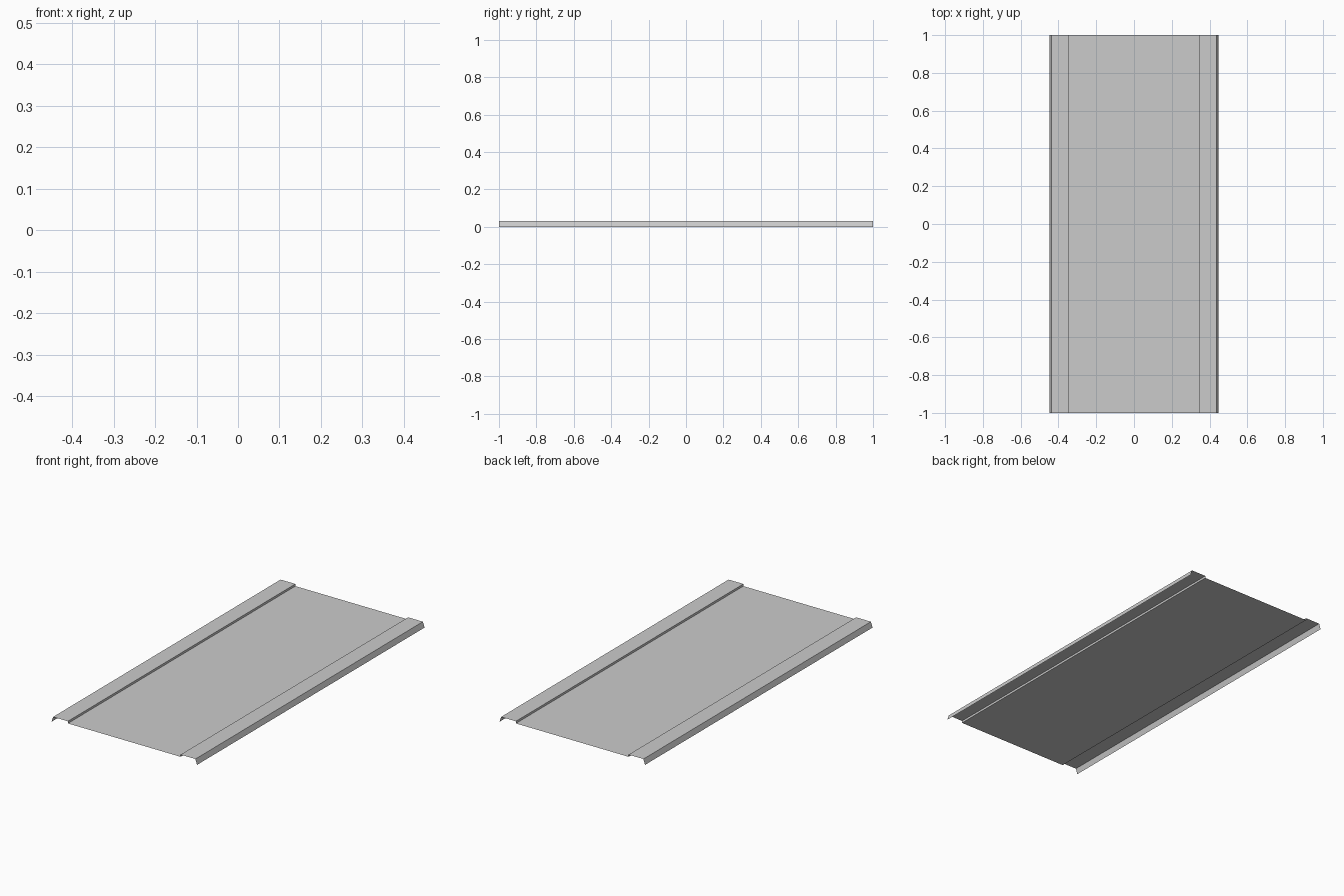
import bpy, bmesh

if "Cube" in bpy.data.objects:
    bpy.data.objects.remove(bpy.data.objects["Cube"])

# Half cross-section (x, z) of the thin folded sheet, centre to outer edge:
# sunken panel, vertical step, raised rib, splayed drip flange
HALF = [(0.347, 0.018), (0.347, 0.03), (0.438, 0.03), (0.448, 0.0)]
LENGTH = 2.0

# Mirror the half profile to get the full section
profile = [(-x, z) for x, z in reversed(HALF)] + HALF

# Sweep the section along y as a single-thickness sheet
bm = bmesh.new()
front = [bm.verts.new((x, -LENGTH / 2, z)) for x, z in profile]
edges = [bm.edges.new(pair) for pair in zip(front, front[1:])]
swept = bmesh.ops.extrude_edge_only(bm, edges=edges)["geom"]
back = [v for v in swept if isinstance(v, bmesh.types.BMVert)]
bmesh.ops.translate(bm, verts=back, vec=(0, LENGTH, 0))

# Make the outer side face upwards
bm.normal_update()
if sum(f.normal.z * f.calc_area() for f in bm.faces) < 0:
    bmesh.ops.reverse_faces(bm, faces=bm.faces[:])

mesh = bpy.data.meshes.new("folded_sheet_panel")
bm.to_mesh(mesh)
bm.free()
panel = bpy.data.objects.new("folded_sheet_panel", mesh)
bpy.context.collection.objects.link(panel)
